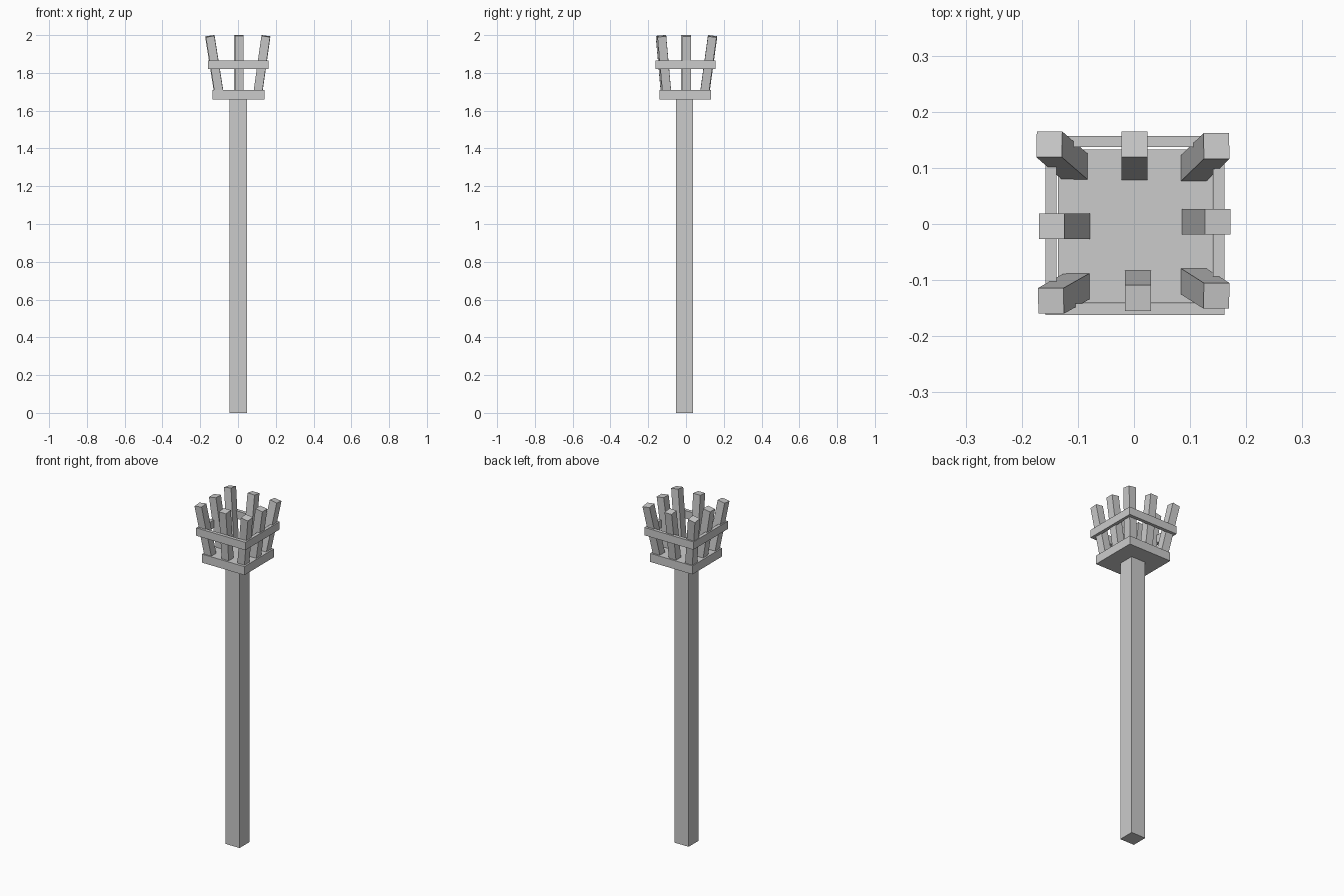
import bpy, bmesh
from mathutils import Vector, Matrix

if "Cube" in bpy.data.objects:
    bpy.data.objects.remove(bpy.data.objects["Cube"])


def add_mesh(name, bm):
    mesh = bpy.data.meshes.new(name)
    bm.to_mesh(mesh)
    bm.free()
    obj = bpy.data.objects.new(name, mesh)
    bpy.context.collection.objects.link(obj)
    return obj


def box(name, lo, hi):
    lo, hi = Vector(lo), Vector(hi)
    bm = bmesh.new()
    bmesh.ops.create_cube(bm, size=1, matrix=Matrix.Translation((lo + hi) / 2)
                          @ Matrix.Diagonal((*(hi - lo), 1)))
    return add_mesh(name, bm)


def frame(name, x0, x1, y0, y1, z0, z1, t):
    # hollow square band: outer and inner loops bridged all round
    loops = [(0, z0), (0, z1), (t, z1), (t, z0)]
    bm = bmesh.new()
    rings = [[bm.verts.new(p) for p in ((x0 + i, y0 + i, z), (x1 - i, y0 + i, z),
                                        (x1 - i, y1 - i, z), (x0 + i, y1 - i, z))]
             for i, z in loops]
    for k in range(4):
        a, b = rings[k], rings[(k + 1) % 4]
        for j in range(4):
            n = (j + 1) % 4
            bm.faces.new((a[j], a[n], b[n], b[j]))
    return add_mesh(name, bm)


def stake(name, x, y, dx, dy, size=0.046, base=1.695):
    # square stake leaning outward; (x, y) is its top, (dx, dy) the drift down to the plate
    z = Vector((-dx, -dy, 0.29)).normalized()
    ax = Vector((0, 1, 0)).cross(z).normalized()
    ay = z.cross(ax)
    top = Vector((x, y, 2.0 - size / 2 * (abs(ax.z) + abs(ay.z))))
    length = (top.z - base) / z.z
    rot = Matrix((ax, ay, z)).transposed().to_4x4()
    bm = bmesh.new()
    bmesh.ops.create_cube(bm, size=1, matrix=Matrix.Translation(top - z * length / 2)
                          @ rot @ Matrix.Diagonal((size, size, length, 1)))
    return add_mesh(name, bm)


# Post and basket floor
box("post", (-0.044, -0.054, 0), (0.048, 0.038, 1.66))
box("basket_plate", (-0.135, -0.141, 1.66), (0.14, 0.133, 1.71))

# Band around the stakes
frame("basket_band", -0.158, 0.161, -0.162, 0.157, 1.82, 1.866, 0.02)

# Eight leaning stakes
for name, *args in [
    ("back_left", -0.151, 0.142, 0.046, -0.040),
    ("back", 0.001, 0.142, 0.0, -0.041),
    ("back_right", 0.147, 0.139, -0.041, -0.040),
    ("left", -0.147, -0.004, 0.046, 0.0),
    ("right", 0.149, 0.004, -0.041, 0.0),
    ("front_left", -0.148, -0.137, 0.046, 0.026),
    ("front", 0.007, -0.132, 0.0, 0.026),
    ("front_right", 0.147, -0.128, -0.041, 0.026),
]:
    stake(name + "_stake", *args)
